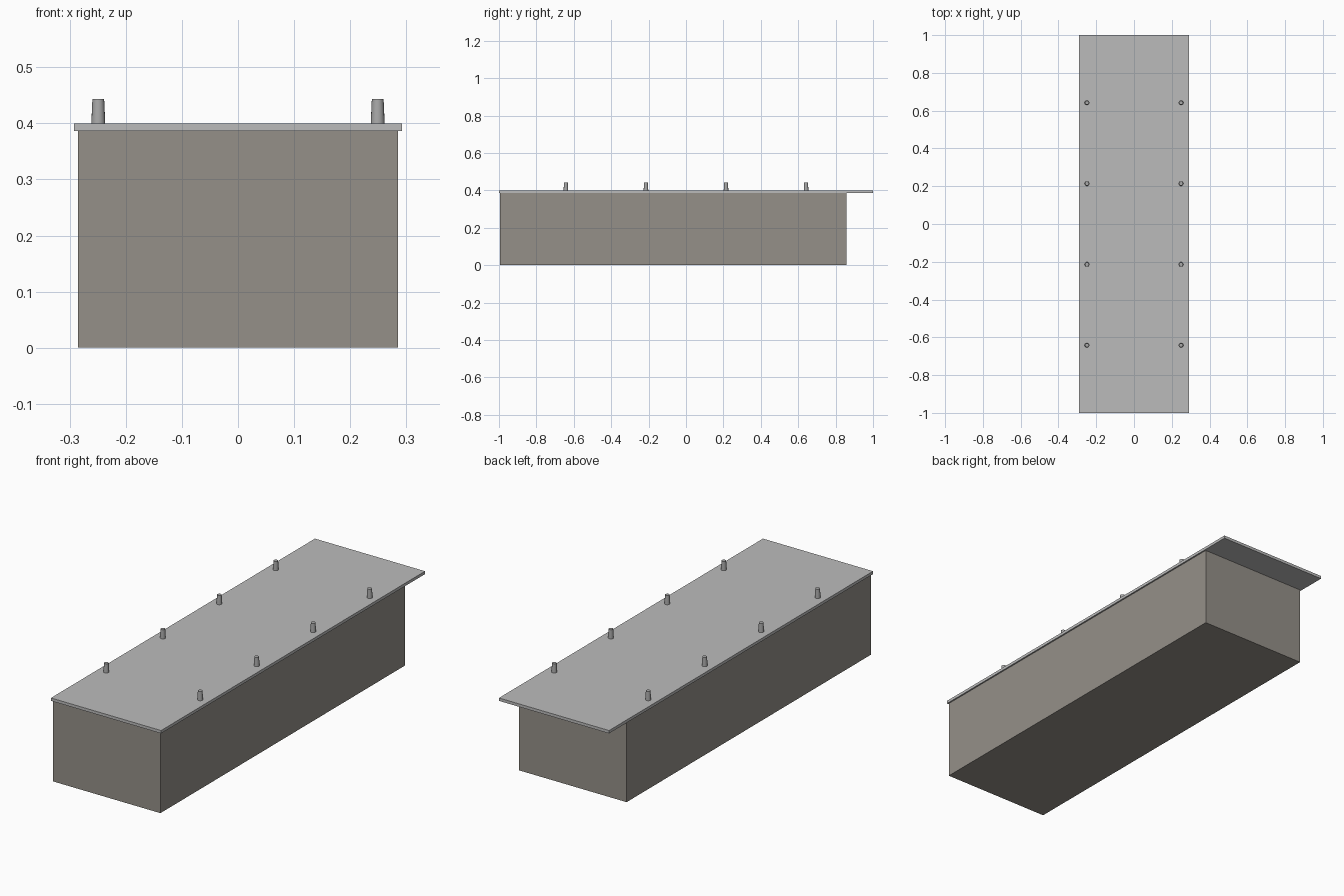
import bpy

if "Cube" in bpy.data.objects:
    bpy.data.objects.remove(bpy.data.objects["Cube"])


def material(name, rgb):
    m = bpy.data.materials.new(name)
    m.diffuse_color = (*rgb, 1)
    m.use_nodes = True
    m.node_tree.nodes["Principled BSDF"].inputs["Base Color"].default_value = m.diffuse_color
    return m


body_mat = material("warm grey", (0.30, 0.28, 0.25))
slab_mat = material("light grey", (0.50, 0.50, 0.50))
peg_mat = material("mid grey", (0.40, 0.40, 0.40))


def box(name, lo, hi, mat):
    bpy.ops.mesh.primitive_cube_add(size=1, location=[(a + b) / 2 for a, b in zip(lo, hi)])
    ob = bpy.context.object
    ob.name = name
    ob.scale = [b - a for a, b in zip(lo, hi)]
    bpy.ops.object.transform_apply(location=False, rotation=False, scale=True)
    ob.data.materials.append(mat)
    return ob


# Solid base block, stopping short of the back edge of the slab
box("base_block", (-0.285, -0.995, 0), (0.285, 0.857, 0.387), body_mat)
# Thin top slab overhanging at the back
box("top_slab", (-0.292, -1, 0.386), (0.292, 1, 0.4), slab_mat)

# Two rows of tapered pegs
for side, x in (("left", -0.249), ("right", 0.249)):
    for i in range(4):
        y = -0.642 + i * 0.428
        bpy.ops.mesh.primitive_cone_add(vertices=16, radius1=0.0125, radius2=0.0105,
                                        depth=0.045, location=(x, y, 0.4205))
        peg = bpy.context.object
        peg.name = f"peg_{side}_{i + 1}"
        peg.data.materials.append(peg_mat)
        bpy.ops.object.shade_smooth_by_angle()
